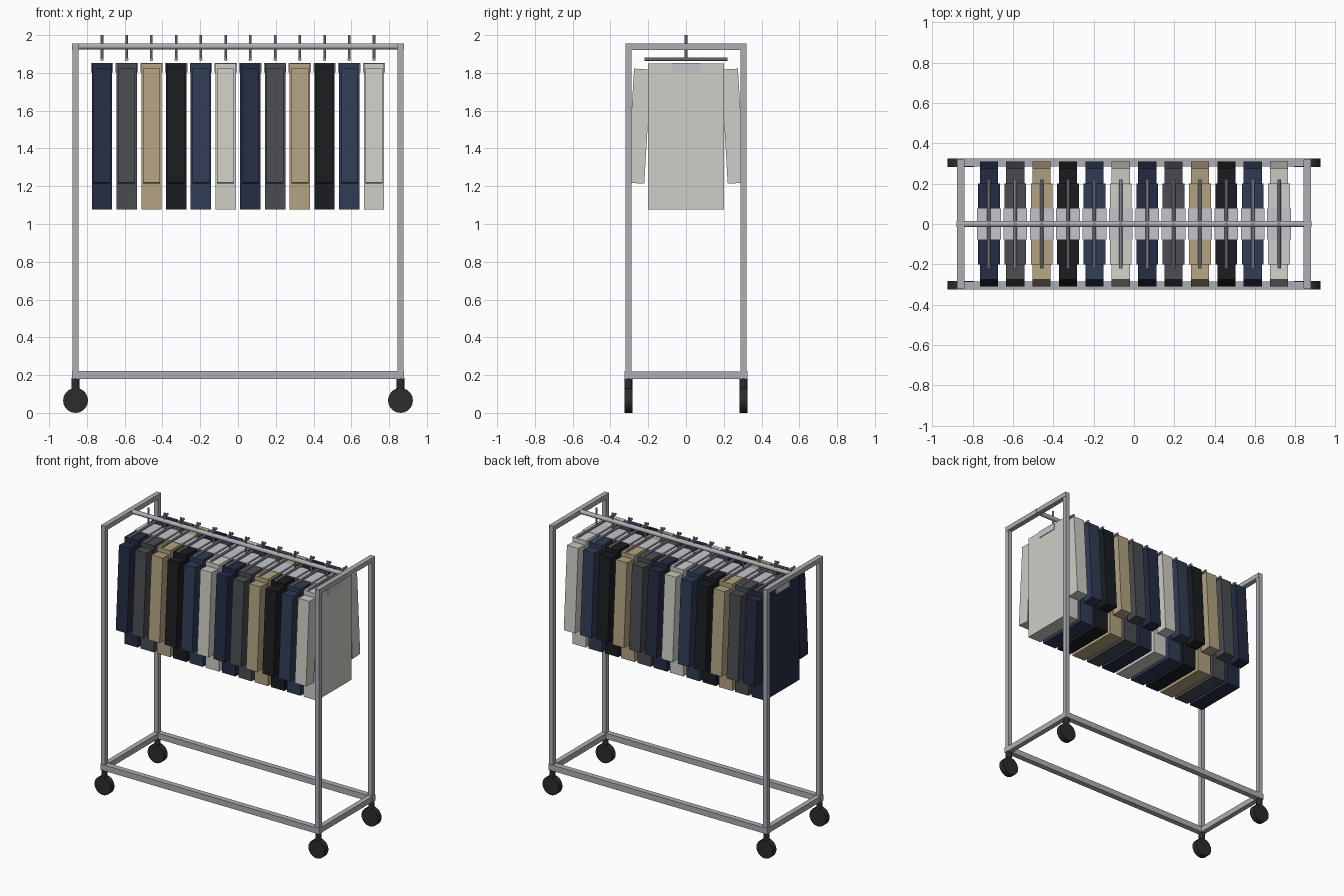
import bpy, math
from mathutils import Matrix

if "Cube" in bpy.data.objects:
    bpy.data.objects.remove(bpy.data.objects["Cube"])


def material(name, rgb):
    m = bpy.data.materials.new(name)
    m.diffuse_color = (*rgb, 1)
    m.use_nodes = True
    m.node_tree.nodes["Principled BSDF"].inputs["Base Color"].default_value = m.diffuse_color
    return m


STEEL = material("steel", (0.42, 0.43, 0.46))
RUBBER = material("rubber", (0.025, 0.025, 0.03))
PALE = material("pale_grey", (0.55, 0.55, 0.60))
CLOTH = [material(n, c) for n, c in (
    ("navy", (0.018, 0.026, 0.06)), ("charcoal", (0.07, 0.073, 0.08)),
    ("tan", (0.45, 0.36, 0.22)), ("black", (0.011, 0.012, 0.015)),
    ("blue", (0.03, 0.045, 0.09)), ("off_white", (0.62, 0.62, 0.57)))]


def finish(name, mat):
    ob = bpy.context.object
    ob.name = name
    ob.data.materials.append(mat)
    return ob


def box(name, loc, size, mat, tilt=0):
    bpy.ops.mesh.primitive_cube_add(size=1, location=loc, rotation=(tilt, 0, 0))
    ob = finish(name, mat)
    ob.data.transform(Matrix.Diagonal((*size, 1)))
    return ob


def rod(name, loc, radius, length, mat, axis="z", sides=16):
    rot = {"x": (0, math.pi / 2, 0), "y": (math.pi / 2, 0, 0), "z": (0, 0, 0)}[axis]
    bpy.ops.mesh.primitive_cylinder_add(vertices=sides, radius=radius, depth=length,
                                        location=loc, rotation=rot)
    ob = finish(name, mat)
    bpy.ops.object.shade_smooth_by_angle()
    return ob


PX, PY = 0.86, 0.305

# Frame ends: posts, top and bottom cross bars, casters
for sx in (-1, 1):
    x = sx * PX
    box("top_end_bar", (x, 0, 1.938), (0.036, 0.64, 0.034), STEEL)
    box("bottom_end_bar", (x, 0, 0.2), (0.036, 0.645, 0.04), STEEL)
    for sy in (-1, 1):
        y = sy * PY
        box("post", (x, y, 1.07), (0.032, 0.032, 1.75), STEEL)
        rod("caster_stem", (x, y, 0.15), 0.021, 0.07, RUBBER)
        rod("caster_wheel", (x, y, 0.066), 0.066, 0.042, RUBBER, "y", 20)

# Long bottom rails and hanging rail
for sy in (-1, 1):
    box("bottom_rail", (0, sy * PY, 0.2), (1.76, 0.04, 0.042), STEEL)
rod("hanging_rail", (0, 0, 1.94), 0.016, 1.76, STEEL, "x")

# Twelve hangers with garments
for i in range(12):
    x = -0.72 + i * 1.44 / 11
    cloth = CLOTH[i % 6]
    rod("hanger_hook", (x, 0, 1.935), 0.007, 0.13, STEEL, "z", 10)
    rod("hanger_bar", (x, 0, 1.872), 0.009, 0.44, STEEL, "y", 10)
    box("garment_body", (x, 0, 1.463), (0.108, 0.4, 0.775), cloth)
    box("garment_collar", (x, 0, 1.828), (0.118, 0.155, 0.05), PALE)
    for sy in (-1, 1):
        box("garment_sleeve", (x, sy * 0.248, 1.518), (0.09, 0.09, 0.605), cloth, sy * 0.06)
